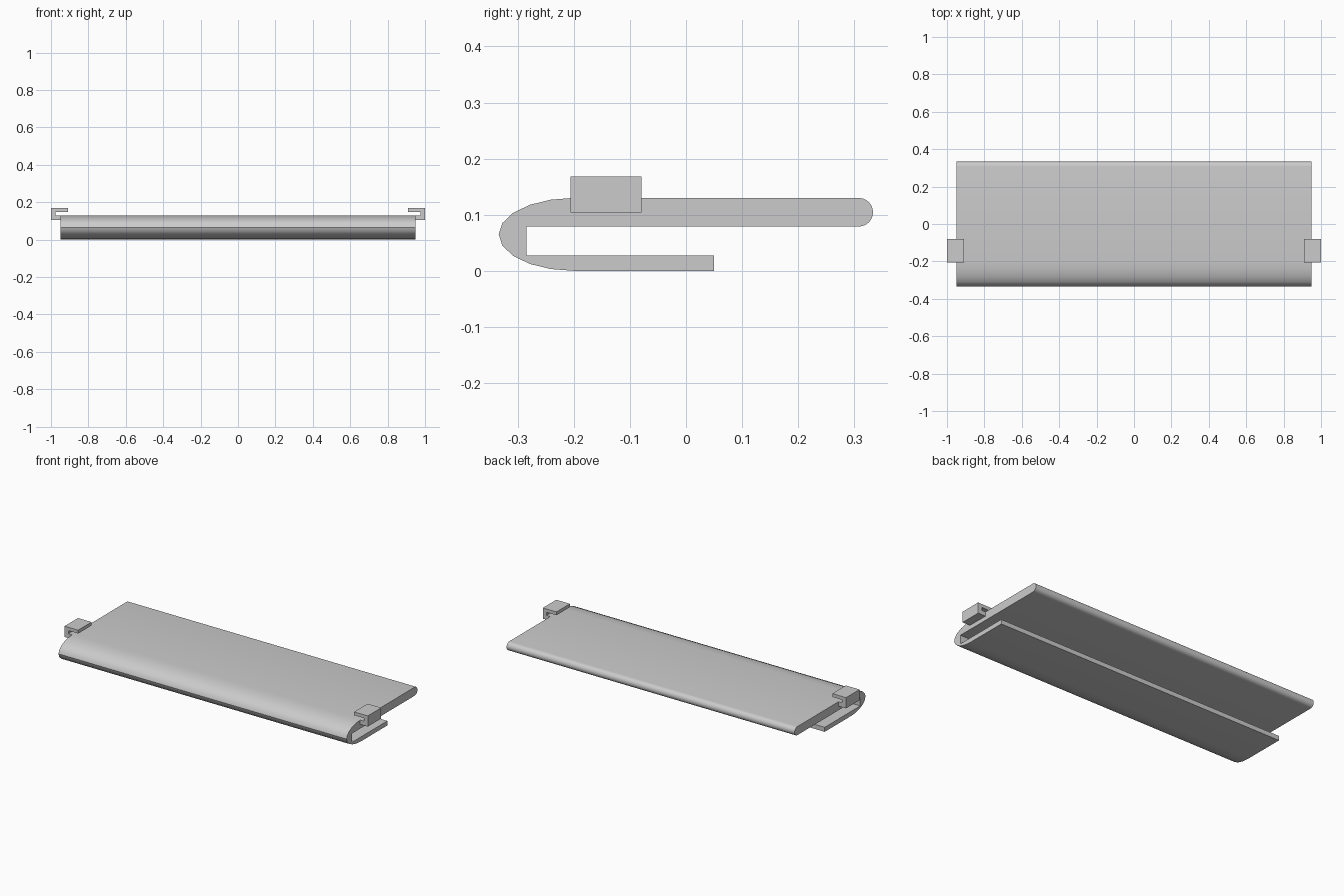
import bpy, bmesh
from math import pi, sin, cos, radians

cube = bpy.data.objects.get("Cube")
if cube:
    bpy.data.objects.remove(cube, do_unlink=True)

grey = bpy.data.materials.new("light_grey")
grey.use_nodes = True
colour = (0.6, 0.6, 0.6, 1)
grey.diffuse_color = colour
grey.node_tree.nodes["Principled BSDF"].inputs["Base Color"].default_value = colour


def arc(cy, cz, ry, rz, start, end, steps):
    """Points of an elliptical arc in a flat section, angles in radians."""
    angles = [start + (end - start) * i / steps for i in range(steps + 1)]
    return [(cy + ry * cos(a), cz + rz * sin(a)) for a in angles]


def extrude(name, points, shift):
    """Closed section from 3D points, extruded along shift."""
    bm = bmesh.new()
    face = bm.faces.new([bm.verts.new(p) for p in points])
    result = bmesh.ops.extrude_face_region(bm, geom=[face], use_keep_orig=True)
    moved = [g for g in result["geom"] if isinstance(g, bmesh.types.BMVert)]
    bmesh.ops.translate(bm, verts=moved, vec=shift)
    bmesh.ops.recalc_face_normals(bm, faces=bm.faces)
    mesh = bpy.data.meshes.new(name)
    bm.to_mesh(mesh)
    bm.free()
    mesh.materials.append(grey)
    obj = bpy.data.objects.new(name, mesh)
    bpy.context.collection.objects.link(obj)
    return obj


# Folded panel: bullnose front, rounded rear edge, short lower lip
section = arc(-0.2, 0.065, 0.134, 0.065, 1.5 * pi, 0.5 * pi, 10)
section += arc(0.308, 0.1045, 0.0255, 0.0255, 0.5 * pi, -0.5 * pi, 12)
section += [(-0.284, 0.079), (-0.284, 0.027), (0.05, 0.027), (0.05, 0)]
panel = extrude("folded_panel", [(-0.95, y, z) for y, z in section], (1.9, 0, 0))
bpy.ops.object.select_all(action="DESELECT")
panel.select_set(True)
bpy.context.view_layer.objects.active = panel
bpy.ops.object.shade_smooth_by_angle(angle=radians(30))

# C-shaped clips on both ends, open towards the panel
clip = [(0.95, 0.104), (1, 0.104), (1, 0.168), (0.91, 0.168),
        (0.91, 0.148), (0.975, 0.148), (0.975, 0.13), (0.95, 0.13)]
for side, name in ((1, "left_clip"), (-1, "right_clip")):
    extrude(name, [(side * x, -0.206, z) for x, z in clip], (0, 0.127, 0))
